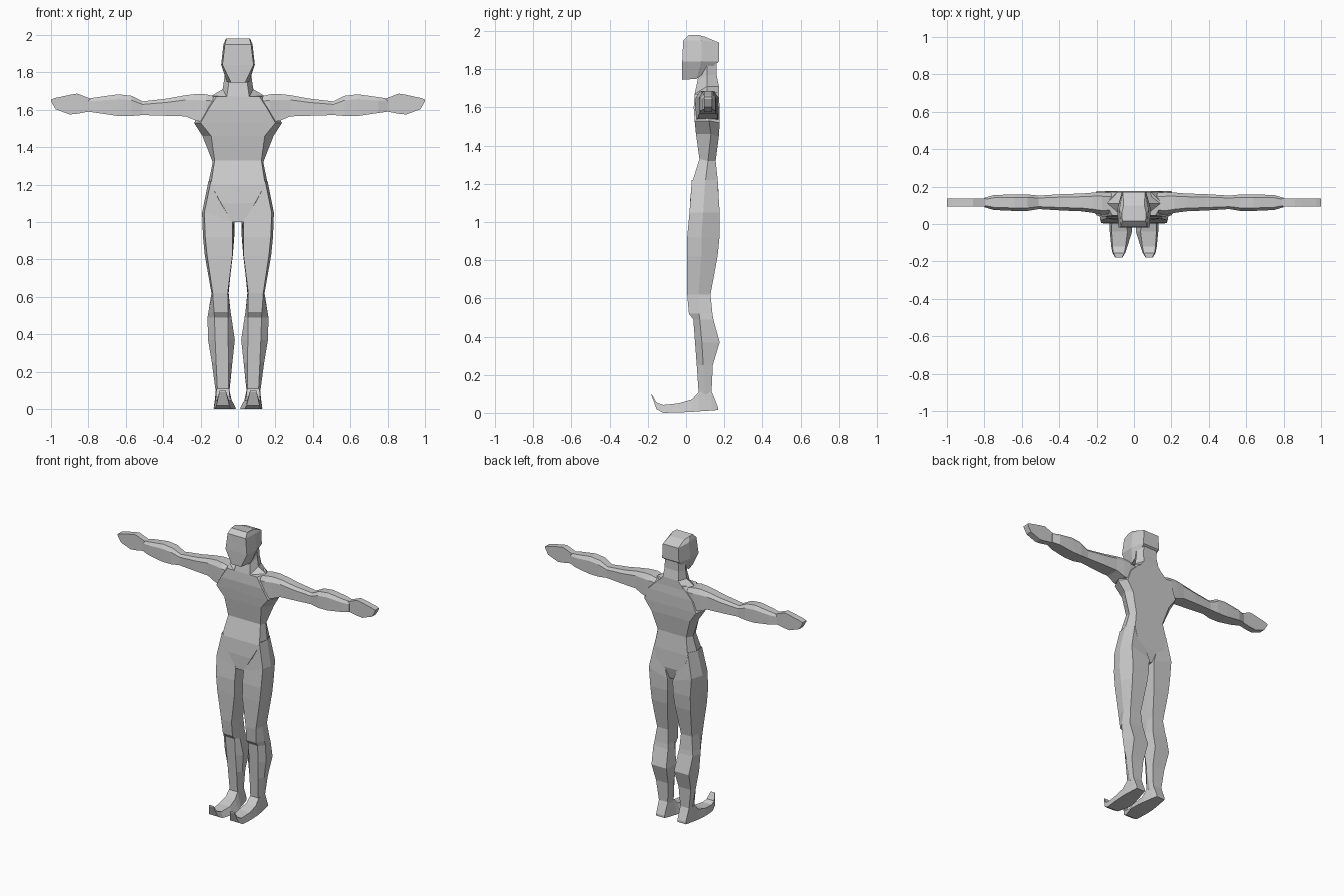
import bpy, bmesh

grey = bpy.data.materials.new("plain grey")
grey.diffuse_color = (0.6, 0.6, 0.6, 1)


def loft(name, rings, mirror=False):
    """Skin a list of equal-length rings, cap both ends, optionally mirror in x."""
    bm = bmesh.new()
    loops = [[bm.verts.new(p) for p in r] for r in rings]
    n = len(loops[0])
    for a, b in zip(loops, loops[1:]):
        for i in range(n):
            j = (i + 1) % n
            bm.faces.new((a[i], a[j], b[j], b[i]))
    bm.faces.new(loops[0])
    bm.faces.new(loops[-1])
    bmesh.ops.recalc_face_normals(bm, faces=bm.faces)
    me = bpy.data.meshes.new(name)
    bm.to_mesh(me)
    bm.free()
    me.materials.append(grey)
    ob = bpy.data.objects.new(name, me)
    bpy.context.collection.objects.link(ob)
    if mirror:
        ob.modifiers.new("Mirror", 'MIRROR').use_mirror_merge = False
    return ob


def body_ring(z, front, side, back):
    """Symmetric six-point ring; each pair is (half width, y); z may differ per pair."""
    zf, zs, zb = z if isinstance(z, tuple) else (z, z, z)
    (f, yf), (s, ys), (b, yb) = front, side, back
    return [(-f, yf, zf), (f, yf, zf), (s, ys, zs), (b, yb, zb), (-b, yb, zb), (-s, ys, zs)]


def leg_ring(z, front, side, back):
    """Six-point ring; each triple is (inner x, outer x, y); z may be (inner, outer)."""
    zi, zo = z if isinstance(z, tuple) else (z, z)
    (f0, f1, yf), (s0, s1, ys), (b0, b1, yb) = front, side, back
    return [(f0, yf, zi), (f1, yf, zo), (s1, ys, zo), (b1, yb, zo), (b0, yb, zi), (s0, ys, zi)]


# Head: flat-topped helmet shape tapering to the chin
loft("head", [
    body_ring((1.98, 1.98, 1.97), (.062, .015), (.065, .06), (.055, .10)),
    body_ring((1.95, 1.95, 1.94), (.07, -.015), (.078, .08), (.06, .172)),
    body_ring(1.84, (.083, -.02), (.09, .08), (.065, .172)),
    body_ring((1.745, 1.75, 1.835), (.037, -.02), (.06, .055), (.06, .165)),
])

# Neck spreading into the shoulder slope
loft("neck", [
    body_ring(1.85, (.055, .075), (.07, .11), (.05, .16)),
    body_ring((1.74, 1.77, 1.77), (.05, .06), (.073, .11), (.055, .16)),
    body_ring((1.67, 1.71, 1.71), (.06, .045), (.082, .11), (.06, .172)),
    body_ring((1.65, 1.67, 1.65), (.10, .045), (.15, .11), (.11, .172)),
])

# Torso from shoulders to crotch
loft("torso", [
    body_ring((1.67, 1.675, 1.68), (.115, .045), (.15, .11), (.09, .17)),
    body_ring((1.60, 1.60, 1.60), (.16, .04), (.19, .11), (.17, .176)),
    body_ring((1.53, 1.53, 1.52), (.20, .045), (.235, .12), (.20, .176)),
    body_ring((1.46, 1.46, 1.45), (.143, .052), (.19, .13), (.15, .172)),
    body_ring((1.33, 1.32, 1.32), (.125, .07), (.135, .115), (.11, .155)),
    body_ring(1.20, (.145, .03), (.16, .10), (.13, .168)),
    body_ring((1.10, 1.10, 1.08), (.09, .02), (.11, .10), (.10, .172)),
    body_ring(1.00, (.03, .02), (.035, .09), (.03, .15)),
])

# Legs: thigh, knee step and calf
loft("leg", [
    leg_ring((1.12, 1.22), (.075, .145, .03), (.07, .158, .10), (.06, .13, .165)),
    leg_ring((1.00, 1.05), (.03, .18, .018), (.025, .192, .09), (.02, .165, .176)),
    leg_ring(.92, (.03, .175, .006), (.022, .187, .08), (.02, .155, .175)),
    leg_ring(.82, (.03, .165, .004), (.028, .177, .08), (.03, .15, .165)),
    leg_ring(.62, (.055, .135, .006), (.052, .142, .065), (.05, .135, .128)),
    leg_ring(.52, (.053, .128, .015), (.04, .158, .068), (.045, .148, .138)),
    leg_ring(.49, (.053, .126, .038), (.035, .163, .072), (.04, .153, .143)),
    leg_ring(.37, (.053, .122, .047), (.017, .160, .083), (.03, .145, .176)),
    leg_ring(.25, (.05, .117, .056), (.03, .140, .09), (.04, .135, .14)),
    leg_ring(.10, (.05, .110, .066), (.045, .120, .10), (.05, .115, .133)),
], mirror=True)


def foot_ring(y, top, bottom):
    """Four-point cross-section; each triple is (inner x, outer x, z)."""
    return [(top[0], y, top[2]), (top[1], y, top[2]),
            (bottom[1], y, bottom[2]), (bottom[0], y, bottom[2])]


# Shoes with curled-up toes
loft("foot", [
    foot_ring(.167, (.05, .115, .03), (.05, .115, .015)),
    foot_ring(.133, (.048, .117, .115), (.04, .12, .012)),
    foot_ring(.066, (.048, .115, .11), (.025, .128, .008)),
    foot_ring(.03, (.045, .118, .07), (.015, .13, .005)),
    foot_ring(-.04, (.035, .12, .05), (.01, .13, .002)),
    foot_ring(-.12, (.045, .115, .042), (.035, .122, 0)),
    foot_ring(-.155, (.052, .11, .055), (.047, .115, .02)),
    foot_ring(-.18, (.065, .097, .10), (.063, .1, .09)),
], mirror=True)


def arm_ring(x, z0, z1, y0, y1):
    """Box section with bevelled top corners."""
    c, d = (z1 - z0) * .22, (y1 - y0) * .18
    return [(x, y0, z0), (x, y1, z0), (x, y1, z1 - c),
            (x, y1 - d, z1), (x, y0 + d, z1), (x, y0, z1 - c)]


# Outstretched arms
loft("arm", [arm_ring(*r) for r in (
    (.12, 1.56, 1.67, .055, .168),
    (.17, 1.535, 1.683, .05, .17),
    (.22, 1.54, 1.685, .06, .168),
    (.28, 1.565, 1.678, .068, .163),
    (.38, 1.568, 1.66, .072, .16),
    (.51, 1.572, 1.645, .08, .152),
    (.57, 1.567, 1.675, .07, .158),
    (.64, 1.567, 1.683, .07, .158),
    (.75, 1.583, 1.668, .075, .155),
    (.80, 1.59, 1.66, .09, .14),
)], mirror=True)


def hand_ring(x, z0, z1):
    return [(x, .093, z0), (x, .136, z0), (x, .136, z1), (x, .093, z1)]


# Flat mitten hands
loft("hand", [hand_ring(*r) for r in (
    (.79, 1.592, 1.66), (.86, 1.579, 1.687), (.90, 1.575, 1.68),
    (.975, 1.603, 1.664), (1.0, 1.645, 1.655))], mirror=True)
